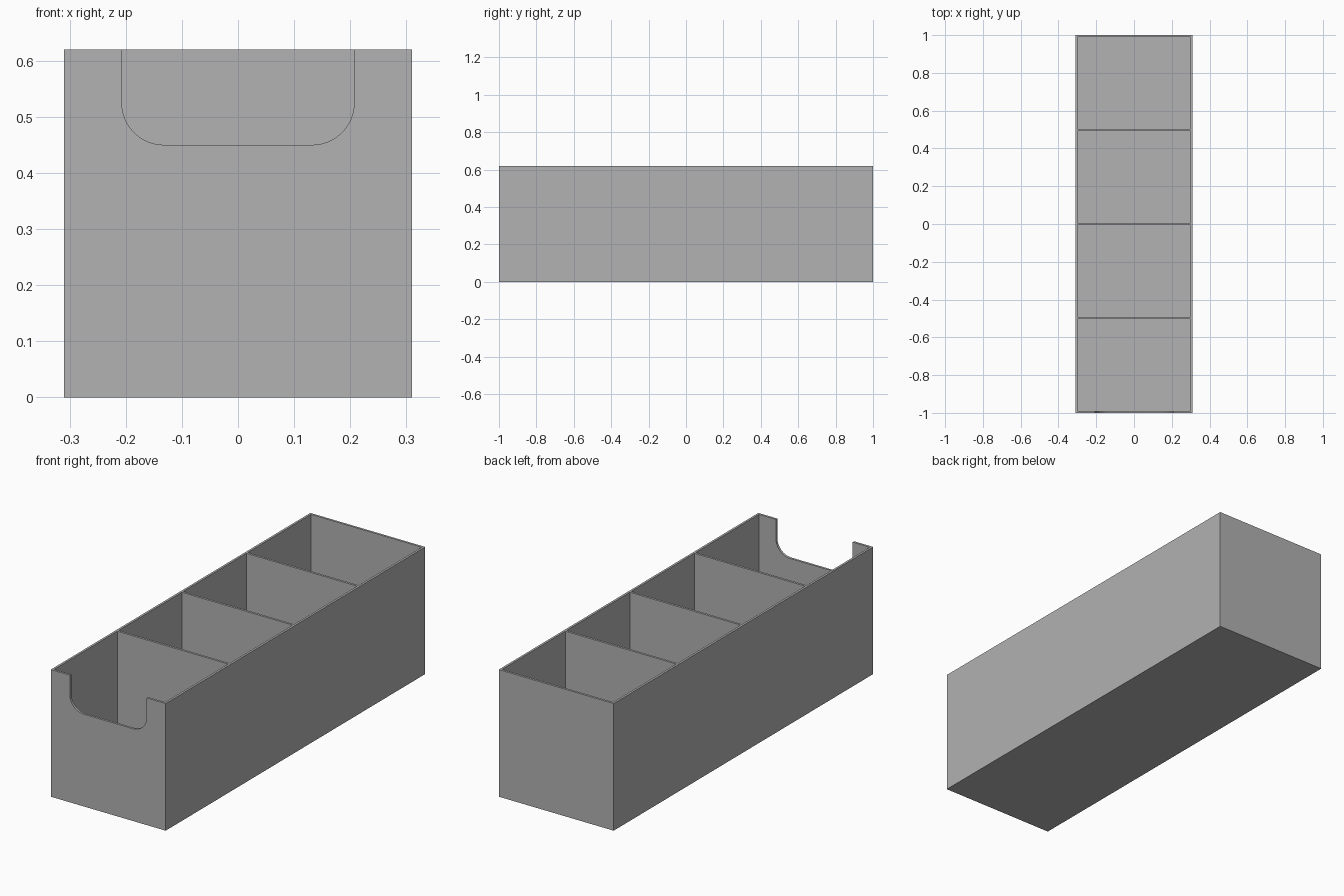
import bpy, bmesh, math

WIDTH, LENGTH, HEIGHT = 0.62, 2.0, 0.62
WALL = 0.011
BAYS = 4
NOTCH_HALF, NOTCH_BOTTOM, NOTCH_RADIUS = 0.207, 0.45, 0.075

cube = bpy.data.objects.get("Cube")
if cube:
    bpy.data.objects.remove(cube, do_unlink=True)

grey = bpy.data.materials.new("plain grey")
grey.use_nodes = True
colour = (0.445, 0.445, 0.445, 1)
grey.diffuse_color = colour
grey.node_tree.nodes["Principled BSDF"].inputs["Base Color"].default_value = colour


def prism(name, outline, y0, y1):
    """Extrude an x-z outline from y0 to y1."""
    bm = bmesh.new()
    face = bm.faces.new([bm.verts.new((x, y0, z)) for x, z in outline])
    new = bmesh.ops.extrude_face_region(bm, geom=[face])["geom"]
    verts = [v for v in new if isinstance(v, bmesh.types.BMVert)]
    bmesh.ops.translate(bm, verts=verts, vec=(0, y1 - y0, 0))
    bmesh.ops.recalc_face_normals(bm, faces=bm.faces[:])
    mesh = bpy.data.meshes.new(name)
    bm.to_mesh(mesh)
    bm.free()
    mesh.materials.append(grey)
    obj = bpy.data.objects.new(name, mesh)
    bpy.context.collection.objects.link(obj)
    return obj


def rectangle(half, z0, z1):
    return [(-half, z0), (half, z0), (half, z1), (-half, z1)]


# Solid block for the tray
tray = prism("divided_tray", rectangle(WIDTH / 2, 0, HEIGHT), -LENGTH / 2, LENGTH / 2)

# Compartment cutters, leaving outer walls, floor and dividers
cutters = []
bay = (LENGTH - WALL * (BAYS + 1)) / BAYS
for i in range(BAYS):
    start = -LENGTH / 2 + WALL + i * (bay + WALL)
    outline = rectangle(WIDTH / 2 - WALL, WALL, HEIGHT + 0.1)
    cutters.append(prism("compartment_cutter", outline, start, start + bay))

# Rounded finger notch cutter through the front wall
right_corner = []
for i in range(13):
    a = math.pi / 2 * i / 12
    right_corner.append((NOTCH_HALF - NOTCH_RADIUS * (1 - math.sin(a)),
                         NOTCH_BOTTOM + NOTCH_RADIUS * (1 - math.cos(a))))
half = right_corner + [(NOTCH_HALF, HEIGHT + 0.05)]
outline = half + [(-x, z) for x, z in reversed(half)]
cutters.append(prism("notch_cutter", outline, -LENGTH / 2 - 0.1, -LENGTH / 2 + 0.1))

# Cut everything, then discard the cutters
bpy.context.view_layer.objects.active = tray
for cutter in cutters:
    cutter.hide_render = True
    mod = tray.modifiers.new("cut", "BOOLEAN")
    mod.operation, mod.solver, mod.object = "DIFFERENCE", "EXACT", cutter
    bpy.ops.object.modifier_apply(modifier=mod.name)
    bpy.data.objects.remove(cutter, do_unlink=True)

# Smooth the notch curve and keep the box edges sharp
bpy.ops.object.select_all(action="DESELECT")
tray.select_set(True)
bpy.ops.object.shade_smooth_by_angle(angle=math.radians(30))
